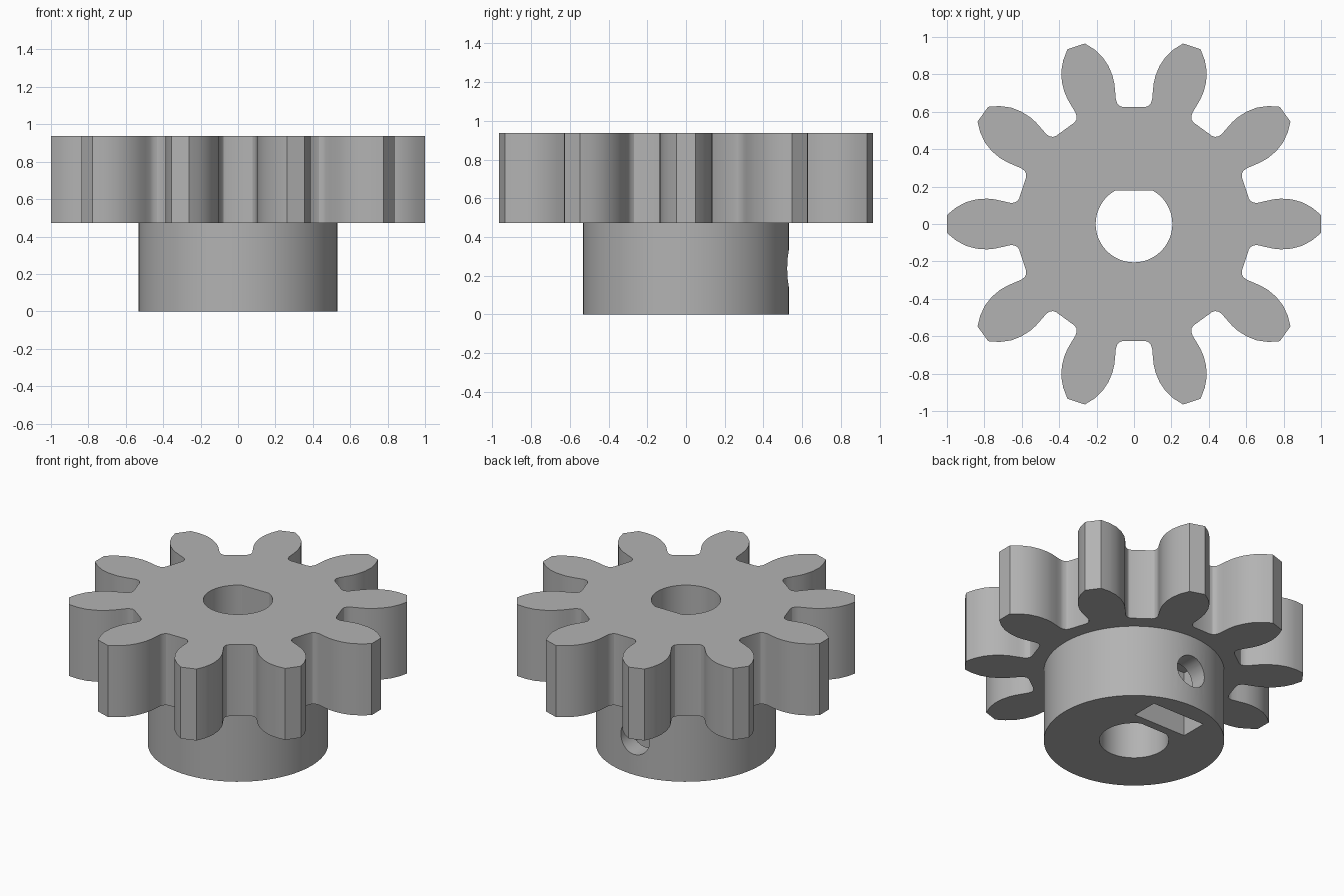
import bpy
import bmesh
import math
from mathutils import Matrix, Vector

cube = bpy.data.objects.get("Cube")
if cube:
    bpy.data.objects.remove(cube, do_unlink=True)

TEETH = 10
HUB_TOP, GEAR_TOP = 0.472, 0.938
SCREW_Z = 0.237

grey = bpy.data.materials.new("plain grey")
grey.use_nodes = True
COLOUR = (0.45, 0.45, 0.45, 1)
grey.diffuse_color = COLOUR
grey.node_tree.nodes["Principled BSDF"].inputs["Base Color"].default_value = COLOUR


def prism(name, outline, bottom, top):
    """Extrude a closed outline between two heights."""
    bm = bmesh.new()
    face = bm.faces.new([bm.verts.new((x, y, bottom)) for x, y in outline])
    grown = bmesh.ops.extrude_face_region(bm, geom=[face])
    verts = [v for v in grown["geom"] if isinstance(v, bmesh.types.BMVert)]
    bmesh.ops.translate(bm, verts=verts, vec=(0, 0, top - bottom))
    bmesh.ops.recalc_face_normals(bm, faces=bm.faces[:])
    mesh = bpy.data.meshes.new(name)
    bm.to_mesh(mesh)
    bm.free()
    mesh.materials.append(grey)
    obj = bpy.data.objects.new(name, mesh)
    bpy.context.collection.objects.link(obj)
    return obj


def arc(radius, start, end, steps):
    angles = [start + (end - start) * i / steps for i in range(steps + 1)]
    return [(radius * math.cos(a), radius * math.sin(a)) for a in angles]


def combine(target, tool, operation):
    """Apply a boolean and discard the tool."""
    mod = target.modifiers.new(tool.name, "BOOLEAN")
    mod.operation, mod.solver, mod.object = operation, "EXACT", tool
    bpy.context.view_layer.objects.active = target
    bpy.ops.object.modifier_apply(modifier=mod.name)
    bpy.data.objects.remove(tool, do_unlink=True)


# Toothed wheel: half a gap between teeth, mirrored and repeated
half_gap = [(0.06, 0.626), (0.077, 0.631), (0.09, 0.645), (0.097, 0.665),
            (0.1, 0.70), (0.105, 0.75), (0.114, 0.79), (0.135, 0.842),
            (0.166, 0.89), (0.21, 0.932), (0.262, 0.965)]
gap = [(-x, y) for x, y in reversed(half_gap)] + half_gap
outline = []
for i in range(TEETH):
    turn = Matrix.Rotation(-i * math.tau / TEETH, 2)
    outline += [tuple(turn @ Vector(p)) for p in gap]
gear = prism("pinion_gear", outline, HUB_TOP, GEAR_TOP)

# Hub
hub = prism("hub", arc(0.533, 0, math.tau, 96)[:-1], 0, HUB_TOP + 0.1)
combine(gear, hub, "UNION")

# D-shaped shaft bore
flat = math.asin(0.18 / 0.205)
bore = prism("shaft_bore", arc(0.205, math.pi - flat, math.tau + flat, 56), -0.1, 1.1)
combine(gear, bore, "DIFFERENCE")

# Nut slot open at the bottom of the hub
slot = prism("nut_slot", [(-0.19, 0.235), (0.19, 0.235), (0.19, 0.41), (-0.19, 0.41)],
             -0.1, SCREW_Z + 0.19)
combine(gear, slot, "DIFFERENCE")

# Set screw hole from the back into the bore
screw = prism("screw_hole", arc(0.104, 0, math.tau, 32)[:-1], 0.1, 0.7)
screw.data.transform(Matrix.Translation((0, 0, SCREW_Z)) @ Matrix.Rotation(-math.pi / 2, 4, "X"))
combine(gear, screw, "DIFFERENCE")

bpy.ops.object.select_all(action="DESELECT")
gear.select_set(True)
bpy.context.view_layer.objects.active = gear
bpy.ops.object.shade_smooth_by_angle(angle=math.radians(30))
